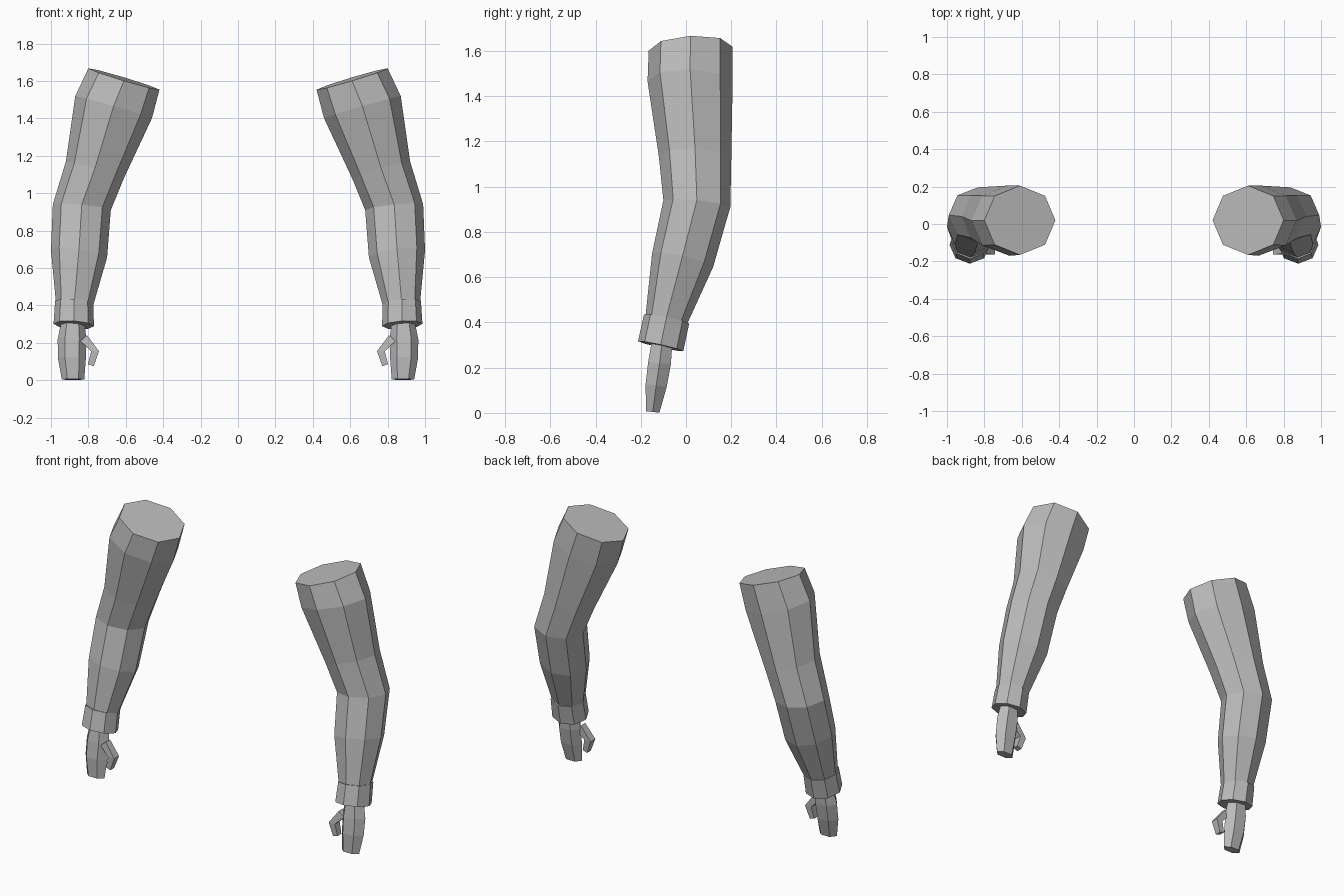
import bpy
import bmesh
import math

cube = bpy.data.objects.get("Cube")
if cube:
    bpy.data.objects.remove(cube, do_unlink=True)

# Single matte grey for everything
grey = bpy.data.materials.new("plain_grey")
grey.use_nodes = True
colour = (0.5, 0.5, 0.5, 1)
grey.diffuse_color = colour
grey.node_tree.nodes["Principled BSDF"].inputs["Base Color"].default_value = colour


def loft(name, rings, sides, side, turn=0.0):
    """Closed tube; ring = x, y, z, x radius, y radius, x slope, y slope."""
    bm = bmesh.new()
    loops = []
    for cx, cy, cz, rx, ry, sx, sy in rings:
        loop = []
        for i in range(sides):
            a = turn + math.tau * i / sides
            dx, dy = rx * math.cos(a), ry * math.sin(a)
            loop.append(bm.verts.new((side * (cx + dx), cy + dy, cz + sx * dx + sy * dy)))
        loops.append(loop)
    for lower, upper in zip(loops, loops[1:]):
        for i in range(sides):
            j = (i + 1) % sides
            bm.faces.new((lower[i], lower[j], upper[j], upper[i]))
    bm.faces.new(loops[0])
    bm.faces.new(loops[-1])
    bmesh.ops.recalc_face_normals(bm, faces=bm.faces)
    mesh = bpy.data.meshes.new(name)
    bm.to_mesh(mesh)
    bm.free()
    mesh.materials.append(grey)
    obj = bpy.data.objects.new(name, mesh)
    bpy.context.collection.objects.link(obj)


# Sleeve from shoulder through the bent elbow to the wrist
sleeve = [
    (0.61, 0.02, 1.61, 0.19, 0.185, 0.30, 0.05),
    (0.665, 0.018, 1.46, 0.205, 0.188, 0.29, -0.03),
    (0.765, 0.04, 1.125, 0.155, 0.16, 0.29, -0.05),
    (0.835, 0.048, 0.925, 0.155, 0.148, 0.1, -0.1),
    (0.85, -0.015, 0.675, 0.15, 0.135, 0.13, -0.22),
    (0.875, -0.09, 0.4, 0.098, 0.09, 0.1, -0.2),
]
# Flared cuff
cuff = [
    (0.876, -0.086, 0.415, 0.102, 0.1, 0.08, -0.2),
    (0.878, -0.112, 0.295, 0.108, 0.1, 0.06, -0.22),
]
# Mitten hand
hand = [
    (0.883, -0.105, 0.32, 0.06, 0.052, 0, -0.1),
    (0.887, -0.117, 0.22, 0.077, 0.058, 0, -0.1),
    (0.888, -0.132, 0.12, 0.075, 0.054, 0, -0.1),
    (0.882, -0.147, 0.004, 0.06, 0.034, 0, -0.1),
]
# Bent thumb
thumb = [
    (0.825, -0.135, 0.225, 0.025, 0.03, -0.9, 0),
    (0.764, -0.14, 0.155, 0.03, 0.034, 0, 0),
    (0.787, -0.142, 0.08, 0.022, 0.026, 0.3, 0),
]

for label, side in (("left", 1), ("right", -1)):
    loft(label + "_sleeve", sleeve, 8, side)
    loft(label + "_cuff", cuff, 8, side)
    loft(label + "_hand", hand, 6, side)
    loft(label + "_thumb", thumb, 4, side, math.pi / 4)
